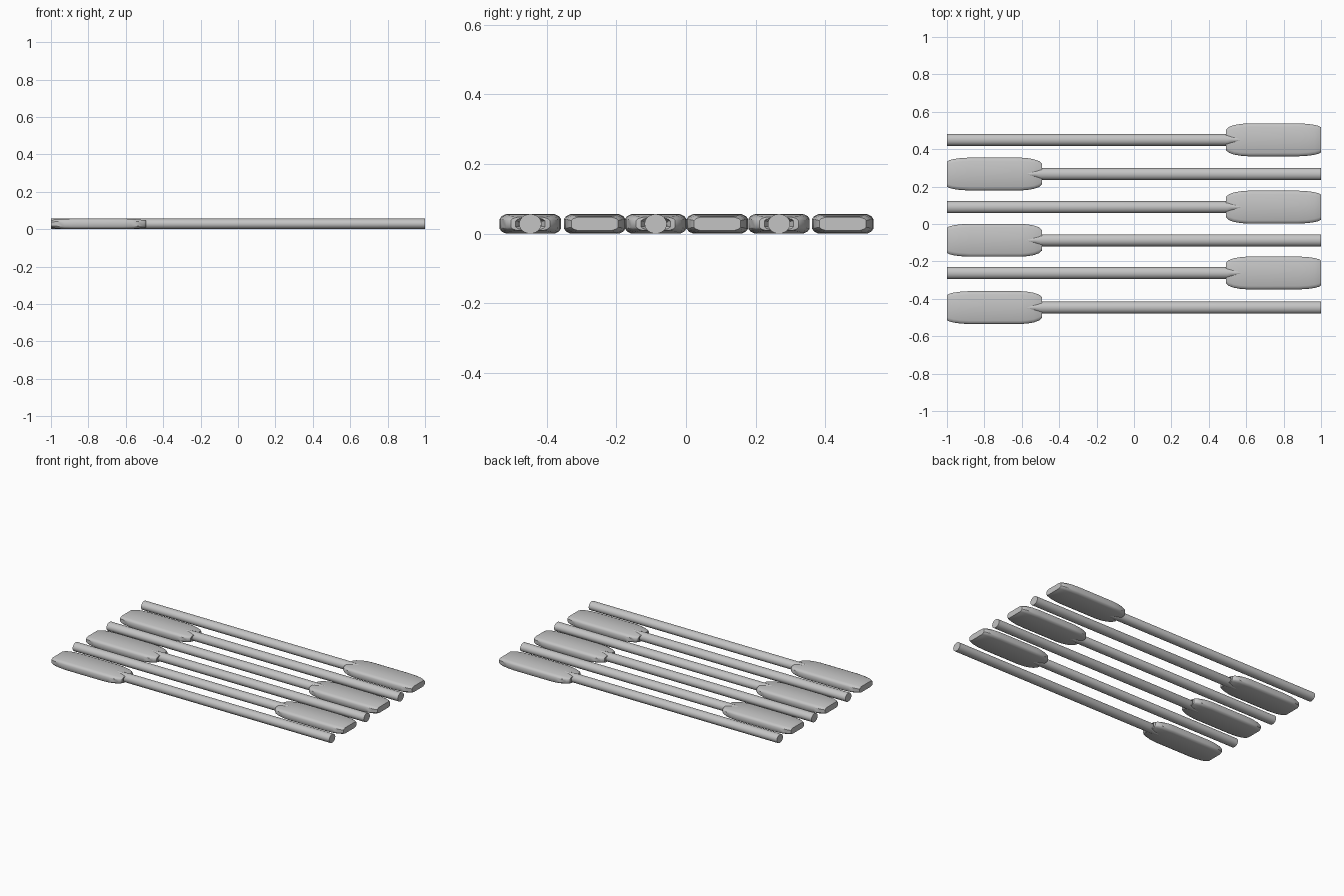
import bpy, bmesh, math

cube = bpy.data.objects.get("Cube")
if cube:
    bpy.data.objects.remove(cube)

grey = bpy.data.materials.new("plain grey")
grey.use_nodes = True
COLOUR = (0.55, 0.55, 0.55, 1)
grey.diffuse_color = COLOUR
grey.node_tree.nodes["Principled BSDF"].inputs["Base Color"].default_value = COLOUR

HALF_T = 0.028   # half thickness of blade and shaft
SHAFT_R = 0.032


def oval(x, w, h, n=24):
    return [(x, w * math.cos(2 * math.pi * i / n), h * math.sin(2 * math.pi * i / n))
            for i in range(n)]


def chamfered(x, w, h):
    """Flat top and bottom, bevelled edges and a narrow upright side."""
    cw, m = 0.018, 0.5 * h
    quarter = [(w, m), (w - 0.3 * cw, 0.78 * h), (w - cw, h)]
    half = quarter + [(-a, b) for a, b in reversed(quarter)]
    return [(x, a, b) for a, b in half + [(-a, -b) for a, b in half]]


def loft(name, rings):
    """Skin a row of matching cross-sections and cap both ends."""
    bm = bmesh.new()
    rows = [[bm.verts.new(p) for p in ring] for ring in rings]
    for r, s in zip(rows, rows[1:]):
        for i in range(len(r)):
            j = (i + 1) % len(r)
            bm.faces.new((r[i], r[j], s[j], s[i]))
    bm.faces.new(rows[0][::-1])
    bm.faces.new(rows[-1])
    bmesh.ops.recalc_face_normals(bm, faces=bm.faces[:])
    mesh = bpy.data.meshes.new(name)
    bm.to_mesh(mesh)
    bm.free()
    mesh.materials.append(grey)
    return mesh


# Shaft, fading to a point inside the blade
shaft = loft("shaft", [oval(-1, SHAFT_R, HALF_T), oval(0.5, SHAFT_R, HALF_T),
                       oval(0.53, 0.024, HALF_T), oval(0.61, 0.004, 0.027)])

# Blade stations: position along the length, half width, half thickness
stations = [(0.508, 0.032, 0.014), (0.492, 0.042, 0.017), (0.493, 0.056, 0.019),
            (0.507, 0.069, 0.021), (0.535, 0.079, 0.024), (0.57, 0.085, 0.027),
            (0.61, 0.088, 0.028), (0.88, 0.088, 0.028), (0.93, 0.085, 0.027),
            (0.965, 0.08, 0.025), (0.988, 0.074, 0.022), (1.0, 0.067, 0.019)]
blade = loft("blade", [chamfered(*s) for s in stations])

# Six paddles laid side by side, turned alternately end for end
for k, y in enumerate((0.45, 0.267, 0.09, -0.087, -0.262, -0.447)):
    for part, mesh in (("shaft", shaft), ("blade", blade)):
        ob = bpy.data.objects.new(f"paddle_{k + 1}_{part}", mesh)
        bpy.context.collection.objects.link(ob)
        ob.location = (0, y, HALF_T)
        ob.rotation_euler.z = math.pi * (k % 2)

# Smooth shading with sharp edges kept
for mesh in (shaft, blade):
    mesh.shade_smooth()
    mesh.set_sharp_from_angle(angle=math.radians(35))
